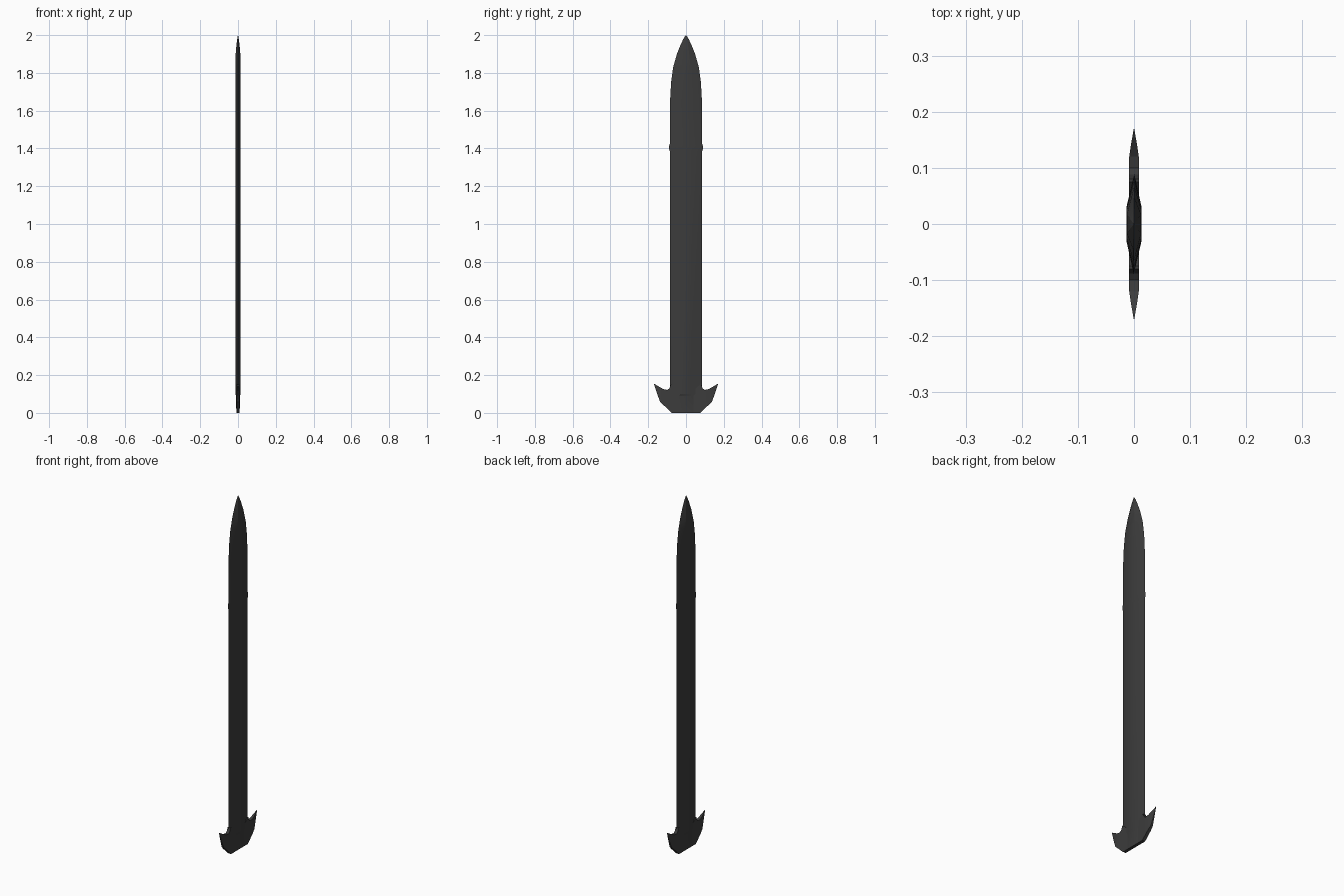
import bpy, bmesh

dark = bpy.data.materials.new("dark_metal")
dark.diffuse_color = (0.045, 0.045, 0.045, 1)


def loft(name, rings):
    """Skin a list of equal-length point rings and cap both ends."""
    bm = bmesh.new()
    rows = [[bm.verts.new(p) for p in ring] for ring in rings]
    n = len(rows[0])
    for a, b in zip(rows, rows[1:]):
        for i in range(n):
            j = (i + 1) % n
            bm.faces.new((a[i], a[j], b[j], b[i]))
    bm.faces.new(rows[0])
    bm.faces.new(rows[-1])
    bmesh.ops.remove_doubles(bm, verts=bm.verts, dist=1e-5)
    bmesh.ops.recalc_face_normals(bm, faces=bm.faces)
    me = bpy.data.meshes.new(name)
    bm.to_mesh(me)
    bm.free()
    ob = bpy.data.objects.new(name, me)
    bpy.context.collection.objects.link(ob)
    me.materials.append(dark)
    bpy.ops.object.select_all(action='DESELECT')
    ob.select_set(True)
    bpy.context.view_layer.objects.active = ob
    bpy.ops.object.shade_smooth_by_angle(angle=0.3)
    return ob


# Blade: hexagonal section, rows of (height, half width, half flat, half thickness)
blade_rows = [
    (0.00, 0.075, 0.040, 0.009), (0.09, 0.085, 0.035, 0.010),
    (0.10, 0.085, 0.030, 0.0135), (1.385, 0.085, 0.030, 0.0135),
    (1.395, 0.089, 0.030, 0.0135), (1.415, 0.089, 0.030, 0.0135),
    (1.425, 0.085, 0.030, 0.0135), (1.64, 0.085, 0.030, 0.0135),
    (1.75, 0.079, 0.028, 0.0135), (1.83, 0.068, 0.024, 0.0135),
    (1.90, 0.048, 0.017, 0.0125), (1.95, 0.028, 0.010, 0.008),
    (1.98, 0.014, 0.005, 0.004), (1.999, 0.002, 0.001, 0.0006),
]
loft("blade", [[(t, -f, z), (t, f, z), (0.0005 * t / 0.0135, w, z), (-t, f, z), (-t, -f, z),
                (-0.0005 * t / 0.0135, -w, z)] for z, w, f, t in blade_rows])

# Barbs: stations of (y, lower edge, upper edge, half thickness), mirrored
barb_stations = [
    (0.040, 0.000, 0.120, 0.0090), (0.075, 0.000, 0.150, 0.0090),
    (0.080, 0.005, 0.150, 0.0090), (0.088, 0.012, 0.130, 0.0090),
    (0.100, 0.024, 0.122, 0.0090), (0.120, 0.042, 0.126, 0.0085),
    (0.138, 0.060, 0.136, 0.0060), (0.155, 0.108, 0.146, 0.0030),
    (0.170, 0.153, 0.155, 0.0004),
]
for side, label in ((1, "right_barb"), (-1, "left_barb")):
    loft(label, [[(t, side * y, lo), (t, side * y, hi), (-t, side * y, hi), (-t, side * y, lo)]
                 for y, lo, hi, t in barb_stations])
